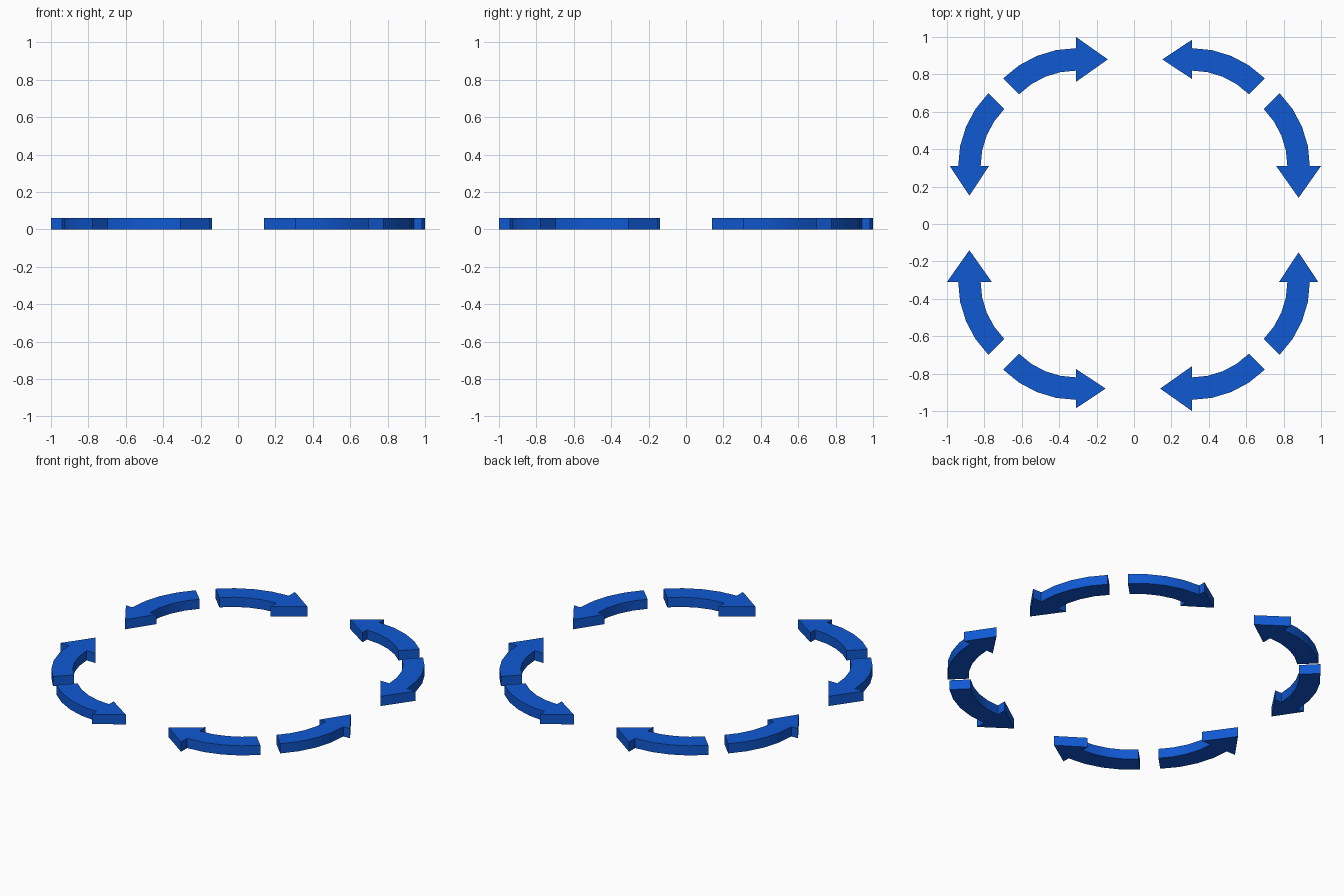
import bpy, bmesh
from math import sin, cos, radians

if "Cube" in bpy.data.objects:
    bpy.data.objects.remove(bpy.data.objects["Cube"])

HEIGHT = 0.06
R_OUT, R_IN = 0.55, 0.43      # curved shaft radii
CX, CY = -0.31, 0.39          # bend centre of the upper left arrow
STEPS = 4

blue = bpy.data.materials.new("blue")
blue.diffuse_color = (0.005, 0.1, 0.65, 1)
blue.use_nodes = True
blue.node_tree.nodes["Principled BSDF"].inputs["Base Color"].default_value = blue.diffuse_color


def arrow_outline(half_width, tip):
    """Outline of a 45 degree curved arrow pointing to +x."""
    def arc(r):
        return [(CX + r * cos(radians(135 - 45 * i / STEPS)),
                 CY + r * sin(radians(135 - 45 * i / STEPS)))
                for i in range(STEPS + 1)]
    mid = CY + (R_OUT + R_IN) / 2
    head = [(CX, mid + half_width), (-tip, mid), (CX, mid - half_width)]
    return arc(R_OUT) + head + arc(R_IN)[::-1]


def make_arrow(name, outline, quarter):
    bm = bmesh.new()
    c, s = round(cos(radians(90 * quarter))), round(sin(radians(90 * quarter)))
    face = bm.faces.new([bm.verts.new((c * x - s * y, s * x + c * y, 0))
                         for x, y in outline])
    ext = bmesh.ops.extrude_face_region(bm, geom=[face], use_keep_orig=True)
    top = [v for v in ext["geom"] if isinstance(v, bmesh.types.BMVert)]
    bmesh.ops.translate(bm, verts=top, vec=(0, 0, HEIGHT))
    bmesh.ops.recalc_face_normals(bm, faces=bm.faces[:])
    mesh = bpy.data.meshes.new(name)
    bm.to_mesh(mesh)
    bm.free()
    mesh.materials.append(blue)
    obj = bpy.data.objects.new(name, mesh)
    bpy.context.collection.objects.link(obj)
    # smooth bend walls, sharp corners
    bpy.ops.object.select_all(action='DESELECT')
    obj.select_set(True)
    bpy.context.view_layer.objects.active = obj
    bpy.ops.object.shade_smooth_by_angle(angle=radians(30))


# Each corner holds a wide-headed arrow and its diagonal mirror with a narrower head
wide = arrow_outline(0.12, 0.14)
narrow = [(-y, -x) for x, y in arrow_outline(0.105, 0.152)]
for q in range(4):
    make_arrow(f"wide_arrow_{q + 1}", wide, q)
    make_arrow(f"narrow_arrow_{q + 1}", narrow, q)
